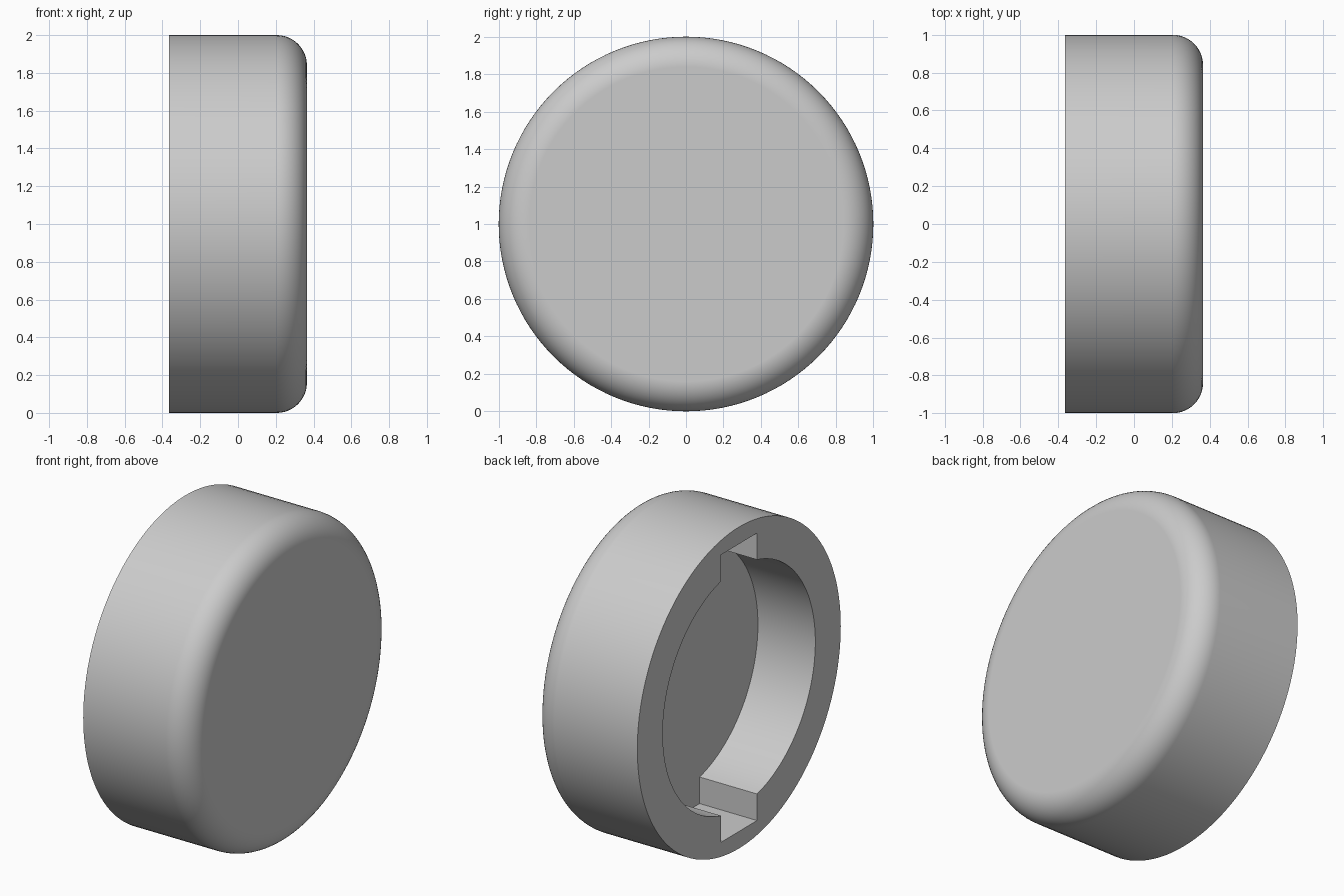
import bpy
import bmesh
from math import sin, cos, pi, sqrt, asin, radians
from mathutils import Matrix, Vector

default_cube = bpy.data.objects.get("Cube")
if default_cube:
    bpy.data.objects.remove(default_cube, do_unlink=True)

# Dimensions
RADIUS, HALF_DEPTH, FILLET = 1.0, 0.365, 0.16
BORE_RADIUS, BORE_FLOOR = 0.75, 0.03
SLOT_HALF_WIDTH, SLOT_REACH = 0.177, 0.894
SEGMENTS = 128
CENTRE = Vector((0, 0, RADIUS))

grey = bpy.data.materials.new("plain grey")
grey.use_nodes = True
colour = (0.6, 0.6, 0.6, 1)
grey.diffuse_color = colour
grey.node_tree.nodes["Principled BSDF"].inputs["Base Color"].default_value = colour


def add_object(name, bm):
    bmesh.ops.recalc_face_normals(bm, faces=bm.faces)
    mesh = bpy.data.meshes.new(name)
    bm.to_mesh(mesh)
    bm.free()
    mesh.materials.append(grey)
    obj = bpy.data.objects.new(name, mesh)
    bpy.context.collection.objects.link(obj)
    return obj


def solid_disc():
    """Spin a profile with a rounded outer edge about the x axis."""
    bm = bmesh.new()
    steps = 12
    profile = [(-HALF_DEPTH, RADIUS)]
    for i in range(steps + 1):
        a = pi / 2 * i / steps
        profile.append((HALF_DEPTH - FILLET + FILLET * sin(a),
                        RADIUS - FILLET + FILLET * cos(a)))
    rings = []
    for x, r in profile:
        angles = [2 * pi * k / SEGMENTS for k in range(SEGMENTS)]
        rings.append([bm.verts.new(CENTRE + Vector((x, r * cos(a), r * sin(a))))
                      for a in angles])
    for low, high in zip(rings, rings[1:]):
        for k in range(SEGMENTS):
            n = (k + 1) % SEGMENTS
            bm.faces.new((low[k], low[n], high[n], high[k]))
    bm.faces.new(rings[0])
    bm.faces.new(rings[-1])
    return add_object("round_cap", bm)


def bore_cutter():
    """Extrude a circle that has a square slot at its top and bottom."""
    bm = bmesh.new()
    half_angle = asin(SLOT_HALF_WIDTH / BORE_RADIUS)
    start, end = -pi / 2 + half_angle, pi / 2 - half_angle
    steps = 56
    half = [(SLOT_HALF_WIDTH, -SLOT_REACH)]
    for i in range(steps + 1):
        a = start + (end - start) * i / steps
        half.append((BORE_RADIUS * cos(a), BORE_RADIUS * sin(a)))
    half.append((SLOT_HALF_WIDTH, SLOT_REACH))
    outline = half + [(-y, -z) for y, z in half]
    x_open = -HALF_DEPTH - 0.1
    face = bm.faces.new([bm.verts.new(CENTRE + Vector((x_open, y, z)))
                         for y, z in outline])
    extruded = bmesh.ops.extrude_face_region(bm, geom=[face], use_keep_orig=True)
    moved = [g for g in extruded["geom"] if isinstance(g, bmesh.types.BMVert)]
    bmesh.ops.translate(bm, verts=moved, vec=(BORE_FLOOR - x_open, 0, 0))
    return add_object("bore_cutter", bm)


# Hollow the disc from its open side
cap = solid_disc()
cutter = bore_cutter()
cutter.hide_render = True
cut = cap.modifiers.new("bore", 'BOOLEAN')
cut.operation = 'DIFFERENCE'
cut.solver = 'EXACT'
cut.object = cutter

bpy.ops.object.select_all(action='DESELECT')
cap.select_set(True)
bpy.context.view_layer.objects.active = cap
bpy.ops.object.modifier_apply(modifier=cut.name)
bpy.data.objects.remove(cutter, do_unlink=True)

# Smooth curved walls, crisp rims and flat end faces
bpy.ops.object.shade_smooth_by_angle(angle=radians(30))
weighted = cap.modifiers.new("flat ends", 'WEIGHTED_NORMAL')
weighted.keep_sharp = True
